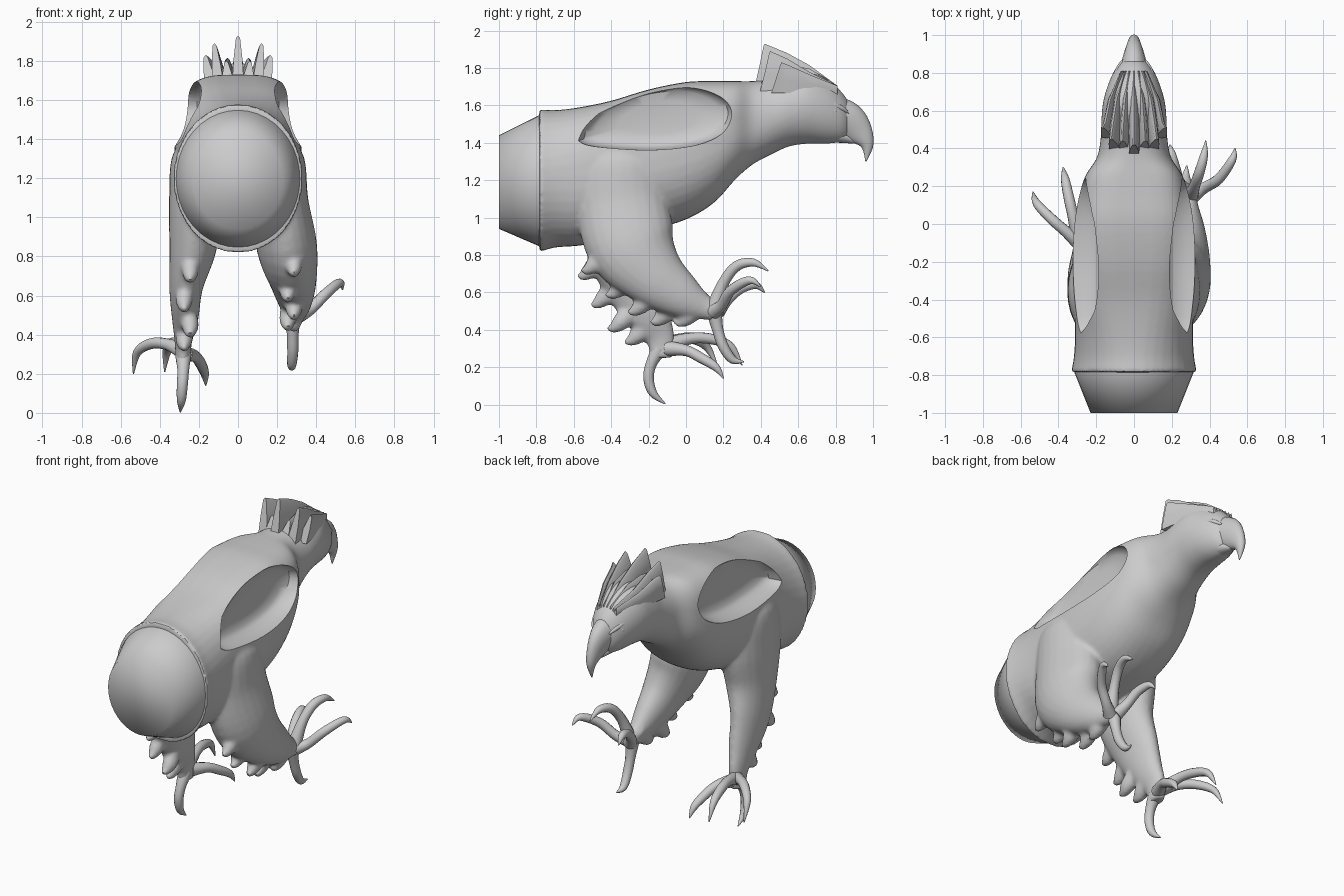
import bpy, bmesh
from math import sin, cos, pi, radians, copysign
from mathutils import Vector

if "Cube" in bpy.data.objects:
    bpy.data.objects.remove(bpy.data.objects["Cube"])


def spline(rows, n):
    """Catmull-Rom interpolation of rows of numbers."""
    out = []
    for i in range(len(rows) - 1):
        p0, p1, p2 = rows[max(i - 1, 0)], rows[i], rows[i + 1]
        p3 = rows[min(i + 2, len(rows) - 1)]
        for k in range(n):
            t = k / n
            out.append([0.5 * (2 * b + (c - a) * t + (2 * a - 5 * b + 4 * c - d) * t * t
                               + (3 * b - a - 3 * c + d) * t ** 3)
                        for a, b, c, d in zip(p0, p1, p2, p3)])
    return out + [list(rows[-1])]


def shade(ob, angle):
    bpy.ops.object.select_all(action='DESELECT')
    ob.select_set(True)
    bpy.context.view_layer.objects.active = ob
    bpy.ops.object.shade_smooth_by_angle(angle=radians(angle))


def skin(name, rings, angle=50):
    """Closed surface through rings of points."""
    bm = bmesh.new()
    vr = [[bm.verts.new(p) for p in r] for r in rings]
    n = len(vr[0])
    for a, b in zip(vr, vr[1:]):
        for i in range(n):
            bm.faces.new((a[i], a[(i + 1) % n], b[(i + 1) % n], b[i]))
    bm.faces.new(vr[0][::-1])
    bm.faces.new(vr[-1])
    bmesh.ops.recalc_face_normals(bm, faces=bm.faces)
    me = bpy.data.meshes.new(name)
    bm.to_mesh(me)
    bm.free()
    ob = bpy.data.objects.new(name, me)
    bpy.context.collection.objects.link(ob)
    shade(ob, angle)
    return ob


def limb(name, rows, seg=16, n=5):
    """Tube along rows of (x, y, z, half width, half depth)."""
    rows = spline(rows, n)
    pts = [Vector(r[:3]) for r in rows]
    rings, u = [], None
    for i, r in enumerate(rows):
        t = (pts[min(i + 1, len(pts) - 1)] - pts[max(i - 1, 0)]).normalized()
        if u is None:
            u = Vector((1, 0, 0)) if abs(t.x) < 0.8 else Vector((0, 0, 1))
        u = (u - t * u.dot(t)).normalized()
        v = t.cross(u)
        a, b = max(r[3], .002), max(r[4], .002)
        rings.append([pts[i] + u * a * cos(2 * pi * k / seg) + v * b * sin(2 * pi * k / seg)
                      for k in range(seg)])
    return skin(name, rings)


def section(y, zb, zt, w, e, seg=40):
    """Cross-section of the body: oval below, squarer above."""
    pts = []
    for k in range(seg):
        c, s = cos(2 * pi * k / seg), sin(2 * pi * k / seg)
        p = 2 / (e if s > 0 else min(e, 2.3))
        pts.append(Vector((w * copysign(abs(c) ** p, c), y,
                           (zb + zt) / 2 + (zt - zb) / 2 * copysign(abs(s) ** p, s))))
    return pts


def apply(ob, kind, **settings):
    bpy.context.view_layer.objects.active = ob
    mod = ob.modifiers.new("step", kind)
    for k, v in settings.items():
        setattr(mod, k, v)
    bpy.ops.object.modifier_apply(modifier=mod.name)


# body, neck and head: y, bottom, top, half width, squareness of the back
body_rows = [(-.785, .815, 1.58, .333, 2), (-.7, .84, 1.575, .318, 2.1), (-.57, .85, 1.59, .312, 2.4),
             (-.4, .88, 1.625, .318, 2.9), (-.2, .93, 1.685, .325, 3.3), (0, .99, 1.725, .315, 3.5),
             (.15, 1.08, 1.73, .29, 3.4), (.26, 1.2, 1.73, .255, 3.2), (.35, 1.28, 1.73, .197, 2.4),
             (.45, 1.335, 1.74, .177, 2.1), (.55, 1.38, 1.775, .173, 2), (.65, 1.395, 1.79, .163, 2),
             (.75, 1.395, 1.745, .133, 2), (.83, 1.405, 1.675, .094, 2), (.87, 1.43, 1.62, .055, 2)]
body = skin("body", [section(*r) for r in spline(body_rows, 4)])

# raised right leg and lowered left leg
parts = [
    limb("right_leg", [(.19, -.34, 1.42, .06, .1), (.2, -.35, 1.3, .138, .22), (.215, -.34, 1.08, .145, .245),
                       (.25, -.29, .85, .155, .24), (.28, -.17, .69, .122, .175), (.29, -.02, .58, .085, .12),
                       (.29, .1, .52, .05, .068), (.29, .18, .5, .038, .048)], 24),
    limb("left_leg", [(-.19, -.34, 1.42, .06, .1), (-.2, -.35, 1.3, .138, .22), (-.215, -.35, 1.08, .138, .245),
                      (-.23, -.34, .85, .122, .2), (-.265, -.28, .65, .087, .165), (-.27, -.2, .48, .067, .12),
                      (-.28, -.14, .36, .044, .08), (-.28, -.13, .25, .038, .06)], 24)]

# feather tufts down the back of each leg: x and (y, z) of each tip
for x, tufts in ((.27, ((-.55, .71), (-.42, .58), (-.3, .49), (-.18, .435), (-.05, .43))),
                 (-.26, ((-.57, .68), (-.5, .53), (-.41, .4), (-.32, .33)))):
    for i, (y, z) in enumerate(tufts):
        x1 = x + .015 * (-1) ** i
        parts.append(limb("leg_tuft", [(x, y + .15, z + .14, .04, .06), (x1, y + .07, z + .05, .045, .05),
                                       (x1, y + .02, z + .01, .028, .03), (x1, y - .015, z + .01, .008, .008)], 12))

# fuse legs and tufts into the body and soften the joins
bpy.ops.object.select_all(action='DESELECT')
for ob in parts + [body]:
    ob.select_set(True)
bpy.context.view_layer.objects.active = body
bpy.ops.object.join()
apply(body, 'REMESH', mode='VOXEL', voxel_size=.012)
apply(body, 'SMOOTH', factor=.5, iterations=7)

# hollow wing sockets, cut with an outline (y, z) that narrows inwards
outline = [(-.58, 1.41), (-.5, 1.38), (-.2, 1.36), (.05, 1.385), (.2, 1.45), (.258, 1.55), (.22, 1.635),
           (.1, 1.695), (-.05, 1.71), (-.25, 1.68), (-.45, 1.59), (-.55, 1.49), (-.58, 1.41)]
outline = spline(outline, 4)[:-1]
for s in (1, -1):
    rings = [[(s * x, -.16 + (y + .16) * k, 1.54 + (z - 1.54) * k) for y, z in outline]
             for x, k in ((.5, 1), (.28, .99), (.21, .92), (.185, .8), (.175, .5))]
    cutter = skin("wing_socket_cutter", rings)
    cutter.hide_render = True
    apply(body, 'BOOLEAN', operation='DIFFERENCE', solver='EXACT', object=cutter)
    bpy.data.objects.remove(cutter)
shade(body, 40)

# tapered plug at the cut end, softly shaded over its cap
skin("rear_plug", [section(-.74, .845, 1.55, .318, 2), section(-.78, .845, 1.55, .318, 2),
                   section(-1, .94, 1.44, .23, 2)], 180)

# beak
limb("upper_beak", [(0, .76, 1.535, .095, .12), (0, .85, 1.52, .068, .108), (0, .92, 1.465, .045, .08),
                    (0, .968, 1.39, .027, .036), (0, .962, 1.3, .003, .003)], 20)
limb("lower_beak", [(0, .72, 1.46, .08, .05), (0, .83, 1.435, .052, .036), (0, .9, 1.41, .02, .015)])

# eyes and brows
for s in (1, -1):
    bpy.ops.mesh.primitive_uv_sphere_add(segments=16, ring_count=10, radius=.02,
                                         location=(s * .094, .79, 1.57))
    bpy.context.object.name = "eye"
    shade(bpy.context.object, 60)
    limb("brow", [(s * .105, .71, 1.615, .005, .005), (s * .096, .77, 1.61, .018, .015),
                  (s * .078, .83, 1.585, .014, .014), (s * .058, .87, 1.56, .004, .004)], 10)


def ridge(x, y, top, back, bottom, w):
    """Rounded blade cross-section; back shifts the foot rearwards."""
    mid = (top + bottom) / 2
    return [(x * f + d * w, y - back * b, z) for f, d, z, b in (
        (.85, -1, bottom, 1), (.93, -.75, mid, .5), (1, -.35, top - .012, .1), (1, 0, top, 0),
        (1, .35, top - .012, .1), (.93, .75, mid, .5), (.85, 1, bottom, 1))]


# crest feathers fanned over the head, mirrored
tips = [(0, .42, 1.93)] + [(s * x, y, z) for s in (1, -1) for x, y, z in ((.12, .45, 1.89), (.165, .51, 1.83))]
tips += [(s * .06, .44, 1.8) for s in (1, -1)]
for x, y, z in tips:
    foot = 1.69 - abs(x) * .15
    skin("crest_feather", [ridge(x, y, z, .055, foot, .03),
                           ridge(x * .9, .54, z * .45 + 1.84 * .55 - abs(x) * .1, .02, foot, .034),
                           ridge(x * .75, .66, 1.815 - abs(x) * .3, 0, foot, .03),
                           ridge(x * .4, .81, 1.705, 0, 1.65, .012)], 60)

# toes ending in claws
toe_radii = (.042, .03, .028, .022, .003)
right_toes = [((.3, .15, .52), (.32, .2, .65), (.345, .27, .74), (.37, .36, .76), (.38, .44, .715)),
              ((.31, .15, .5), (.37, .19, .53), (.45, .24, .61), (.52, .34, .665), (.535, .4, .63)),
              ((.28, .17, .5), (.24, .22, .56), (.22, .29, .62), (.2, .37, .64), (.19, .42, .6)),
              ((.28, .15, .5), (.28, .17, .4), (.28, .2, .31), (.275, .25, .24), (.28, .31, .23))]
left_toes = [((-.29, -.1, .32), (-.36, -.04, .35), (-.44, .03, .355), (-.515, .11, .31), (-.535, .17, .2)),
             ((-.29, -.1, .32), (-.32, .03, .355), (-.345, .14, .35), (-.365, .24, .31), (-.375, .3, .21)),
             ((-.27, -.1, .3), (-.22, 0, .29), (-.19, .08, .25), (-.17, .16, .2), (-.165, .2, .14)),
             ((-.28, -.14, .3), (-.28, -.185, .22), (-.285, -.2, .14), (-.29, -.175, .06), (-.295, -.11, .004))]
for side, toes in (("right_toe", right_toes), ("left_toe", left_toes)):
    for toe in toes:
        limb(side, [(*p, r, r) for p, r in zip(toe, toe_radii)], 12)
